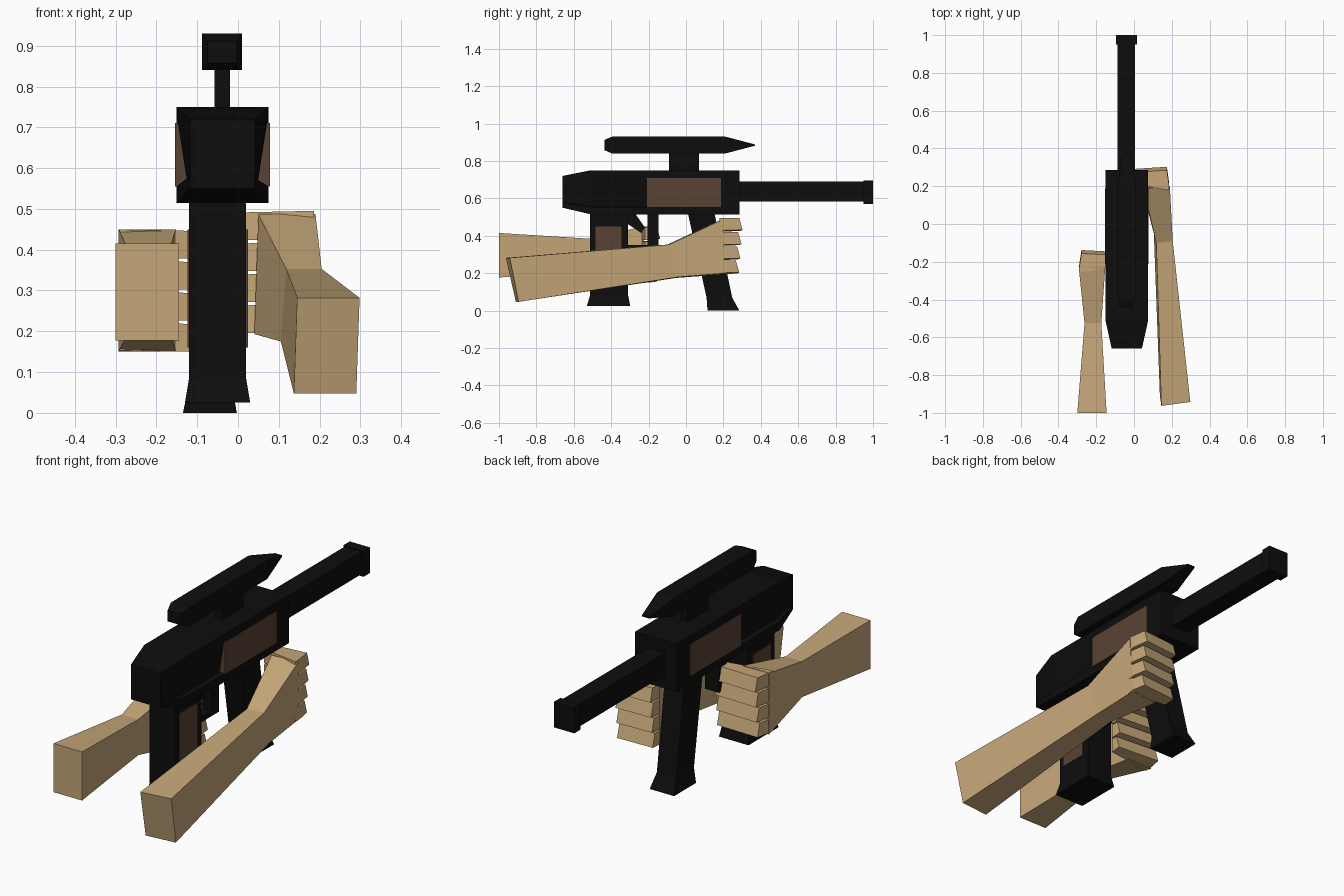
import bpy, bmesh
from mathutils import Vector

if "Cube" in bpy.data.objects:
    bpy.data.objects.remove(bpy.data.objects["Cube"])


def material(name, rgb):
    m = bpy.data.materials.new(name)
    m.diffuse_color = (*rgb, 1)
    m.use_nodes = True
    m.node_tree.nodes["Principled BSDF"].inputs["Base Color"].default_value = m.diffuse_color
    return m


BLACK = material("gun black", (0.004, 0.004, 0.004))
BROWN = material("dark wood", (0.100, 0.055, 0.034))
SKIN = material("tan skin", (0.56, 0.385, 0.19))


def loft(name, rings, mat):
    """Join rings of matching corner counts into a closed flat-faced solid."""
    bm = bmesh.new()
    loops = [[bm.verts.new(p) for p in ring] for ring in rings]
    n = len(loops[0])
    for a, b in zip(loops, loops[1:]):
        for i in range(n):
            bm.faces.new((a[i], a[(i + 1) % n], b[(i + 1) % n], b[i]))
    bm.faces.new(loops[0][::-1])
    bm.faces.new(loops[-1])
    bmesh.ops.recalc_face_normals(bm, faces=bm.faces)
    mesh = bpy.data.meshes.new(name)
    bm.to_mesh(mesh)
    bm.free()
    mesh.materials.append(mat)
    ob = bpy.data.objects.new(name, mesh)
    bpy.context.collection.objects.link(ob)
    return ob


def yring(y, x0, x1, z0, z1):
    return [(x0, y, z0), (x1, y, z0), (x1, y, z1), (x0, y, z1)]


def zring(z, x0, x1, y0, y1):
    return [(x0, y0, z), (x1, y0, z), (x1, y1, z), (x0, y1, z)]


def box(name, x0, x1, y0, y1, z0, z1, mat):
    return loft(name, [yring(y0, x0, x1, z0, z1), yring(y1, x0, x1, z0, z1)], mat)


CX = -0.038  # gun centre line


# Receiver: tapered rear, sides undercut along the rear half
def body_ring(y, low, high, z0=0.515, z1=0.75, side=0.113):
    half = [(side, z0), (side, 0.555), (low, 0.556), (high, 0.71), (side, z1)]
    return [(CX + x, y, z) for x, z in half] + [(CX - x, y, z) for x, z in half[::-1]]


rear = [(0.08, 0.55), (0.08, 0.575), (0.08, 0.58), (0.08, 0.69), (0.08, 0.72)]
rear_ring = [(CX + x, -0.66, z) for x, z in rear] + [(CX - x, -0.66, z) for x, z in rear[::-1]]
loft("receiver", [rear_ring, body_ring(-0.51, 0.085, 0.109), body_ring(-0.21, 0.085, 0.109),
                  body_ring(-0.20, 0.113, 0.113), body_ring(0.287, 0.113, 0.113)], BLACK)

# Wooden side panels with a wedge-shaped rear end
for side, label in ((1, "right"), (-1, "left")):
    sec = [(0.085, 0.555), (0.116, 0.555), (0.116, 0.71), (0.109, 0.71)]
    loft(label + "_side_panel",
         [[(CX + side * x, y, z) for x, z in sec] for y in (-0.211, 0.187)], BROWN)

# Barrel and muzzle
box("barrel", -0.088, 0.006, 0.28, 0.96, 0.582, 0.69, BLACK)
box("muzzle", -0.095, 0.015, 0.95, 1.0, 0.57, 0.695, BLACK)

# Scope and its mount
loft("scope", [yring(-0.437, -0.075, -0.003, 0.858, 0.912), yring(-0.395, -0.088, 0.01, 0.84, 0.93),
               yring(0.21, -0.088, 0.01, 0.84, 0.93), yring(0.37, -0.058, -0.02, 0.882, 0.888)], BLACK)
box("scope_mount", -0.058, -0.02, -0.09, 0.07, 0.745, 0.845, BLACK)

# Rear grip with flared foot and wooden inlays
loft("rear_grip", [zring(0.025, -0.13, 0.03, -0.53, -0.298), zring(0.085, -0.12, 0.02, -0.512, -0.31),
                   zring(0.53, -0.12, 0.02, -0.512, -0.31)], BLACK)
box("right_grip_inlay", 0.018, 0.024, -0.485, -0.345, 0.16, 0.45, BROWN)
box("left_grip_inlay", -0.124, -0.118, -0.485, -0.345, 0.16, 0.45, BROWN)

# Slanted front grip with flared foot
loft("front_grip", [zring(0.0, -0.135, -0.003, 0.115, 0.285), zring(0.07, -0.12, -0.015, 0.11, 0.247),
                    zring(0.53, -0.10, 0.005, 0.008, 0.15)], BLACK)

# Trigger and guard
loft("trigger", [[(x, -0.315, 0.53), (x, -0.28, 0.53), (x, -0.22, 0.445), (x, -0.24, 0.415),
                  (x, -0.315, 0.465)] for x in (-0.06, -0.02)], BLACK)
box("trigger_guard_post", -0.075, 0.0, -0.205, -0.147, 0.325, 0.52, BLACK)
box("trigger_guard_bar", -0.075, 0.0, -0.312, -0.147, 0.325, 0.35, BLACK)

# Right arm: forearm end, wrist, back of hand, knuckles
loft("right_arm", [
    [(0.145, -0.963, 0.282), (0.298, -0.942, 0.282), (0.29, -0.895, 0.047), (0.137, -0.91, 0.047)],
    [(0.118, -0.10, 0.353), (0.205, -0.09, 0.353), (0.195, -0.04, 0.18), (0.105, -0.05, 0.175)],
    [(0.05, 0.19, 0.487), (0.19, 0.195, 0.487), (0.182, 0.21, 0.20), (0.04, 0.20, 0.193)],
], SKIN)

# Left arm
loft("left_arm", [
    yring(-1.0, -0.30, -0.145, 0.177, 0.415),
    yring(-0.525, -0.262, -0.173, 0.21, 0.385),
    yring(-0.225, -0.293, -0.152, 0.15, 0.45),
], SKIN)


# Fingers: four stacked blocks per hand, reaching inwards round the grip
def fingers(label, outer, inner, y0, y1, top, pitch):
    names = ("index", "middle", "ring", "little")
    for i, part in enumerate(names):
        z1 = top - i * pitch
        z0 = z1 - pitch * 0.9
        tip = y1 - 0.006 * i
        knuckle = outer + (0.012 if outer < 0 else -0.012)
        sections = [(outer, y0 - 0.02, y0 + 0.02, 0), (knuckle, y0 - 0.02, tip, 0),
                    (inner, y0 + 0.015, tip - 0.012, -0.004)]
        loft(f"{label}_{part}_finger",
             [[(x, a, z0 + d), (x, b, z0 + d + 0.004), (x, b - 0.018, z1 + d), (x, a, z1 + d)]
              for x, a, b, d in sections], SKIN)


fingers("right", 0.186, -0.01, 0.20, 0.303, 0.495, 0.076)
fingers("left", -0.29, -0.05, -0.235, -0.138, 0.449, 0.076)
